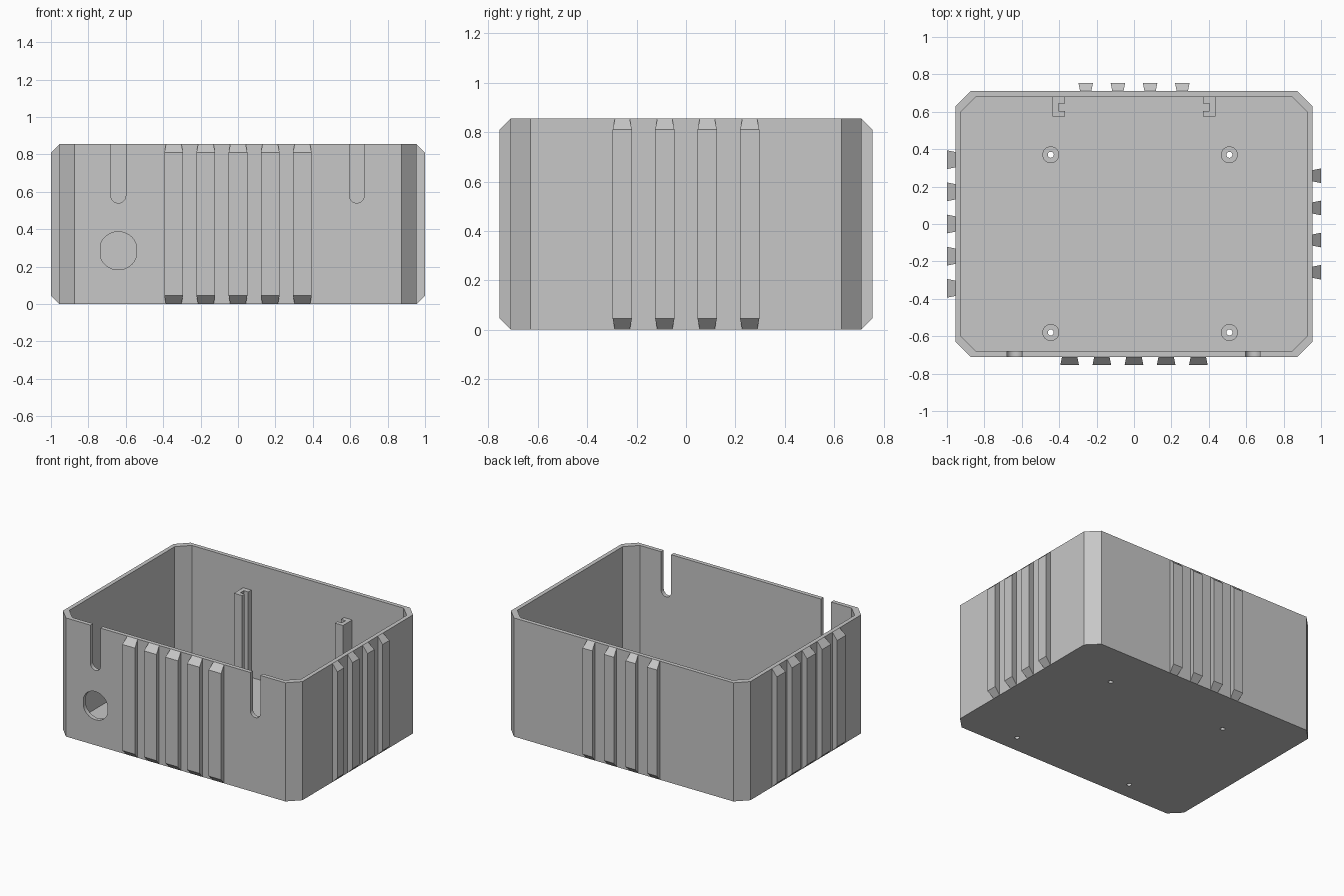
import bpy, bmesh
from math import pi, cos, sin
from mathutils import Matrix

if "Cube" in bpy.data.objects:
    bpy.data.objects.remove(bpy.data.objects["Cube"])

HX, HY, H = 0.955, 0.71, 0.855   # outer half sizes and height
WALL, FLOOR, CHAMFER = 0.03, 0.03, 0.08
RIB_DEPTH = 0.045

grey = bpy.data.materials.new("plain grey")
grey.use_nodes = True
colour = (0.57, 0.57, 0.57, 1)
grey.diffuse_color = colour
grey.node_tree.nodes["Principled BSDF"].inputs["Base Color"].default_value = colour


def finish(name, bm):
    bmesh.ops.recalc_face_normals(bm, faces=bm.faces)
    mesh = bpy.data.meshes.new(name)
    bm.to_mesh(mesh)
    bm.free()
    mesh.materials.append(grey)
    obj = bpy.data.objects.new(name, mesh)
    bpy.context.collection.objects.link(obj)
    return obj


def prism(name, profile, lo, hi, along_y=False):
    """Extrude a 2D profile along z, or along y for a profile drawn in x and z."""
    bm = bmesh.new()
    place = (lambda a, b, c: (a, c, b)) if along_y else (lambda a, b, c: (a, b, c))
    base = bm.faces.new([bm.verts.new(place(a, b, lo)) for a, b in profile])
    moved = bmesh.ops.extrude_face_region(bm, geom=[base])["geom"]
    verts = [v for v in moved if isinstance(v, bmesh.types.BMVert)]
    bmesh.ops.translate(bm, verts=verts, vec=place(0, 0, hi - lo))
    return finish(name, bm)


def octagon(x, y, c):
    return [(x, y - c), (x, c - y), (x - c, -y), (c - x, -y),
            (-x, c - y), (-x, y - c), (c - x, y), (x - c, y)][::-1]


def circle(x, y, r, n=32, start=0.0, sweep=2 * pi):
    return [(x + r * cos(start + sweep * i / n), y + r * sin(start + sweep * i / n))
            for i in range(n)]


def activate(obj):
    bpy.ops.object.select_all(action='DESELECT')
    obj.select_set(True)
    bpy.context.view_layer.objects.active = obj


def cut(obj, cutter):
    mod = obj.modifiers.new("cut", 'BOOLEAN')
    mod.operation, mod.solver, mod.object = 'DIFFERENCE', 'EXACT', cutter
    activate(obj)
    bpy.ops.object.modifier_apply(modifier=mod.name)
    bpy.data.objects.remove(cutter)


def smooth(obj):
    activate(obj)
    bpy.ops.object.shade_smooth_by_angle(angle=pi / 7)


# Open box with chamfered corners
box = prism("box_shell", octagon(HX, HY, CHAMFER), 0, H)
cut(box, prism("cavity", octagon(HX - WALL, HY - WALL, CHAMFER), FLOOR, H + 0.1))

# Round-ended slots in the front wall
for x in (-0.64, 0.635):
    r, z = 0.04, 0.58
    profile = circle(x, z, r, 16, pi, pi) + [(x + r, z), (x + r, H + 0.1), (x - r, H + 0.1)]
    cut(box, prism("slot", profile, -HY - 0.1, -HY + 0.1, True))

# Socket hole with flattened sides
hole_x, flat = -0.64, 0.095
profile = []
for a, b in circle(hole_x, 0.285, 0.102, 28, pi / 28):
    p = (min(max(a, hole_x - flat), hole_x + flat), b)
    profile.append(p)
cut(box, prism("socket_hole", profile, -HY - 0.1, -HY + 0.1, True))

# Screw bosses on the floor, bored through
for row, y in (("front", -0.58), ("back", 0.37)):
    for side, x in (("right", -0.445), ("left", 0.51)):
        boss = prism(f"{row}_{side}_boss", circle(x, y, 0.045), FLOOR, 0.1)
        for part in (boss, box):
            cut(part, prism("bore", circle(x, y, 0.016), -0.1, 0.3))
        smooth(boss)
smooth(box)

# Channel rails on the inside of the back wall, facing each other
inner = HY - WALL
for side, s in (("right", -1), ("left", 1)):
    channel = [(0.435, inner), (0.435, 0.575), (0.37, 0.575), (0.37, 0.605),
               (0.405, 0.605), (0.405, 0.645), (0.37, 0.645), (0.37, inner)]
    prism(f"{side}_rail", [(s * x, y) for x, y in channel], FLOOR, 0.66)


# Grip ribs: undercut sides, sloped ends
def rib(name, offset, wall, angle, half):
    bm = bmesh.new()
    rings = []
    for w, y, lo, hi in ((half - 0.009, -wall, 0, H),
                         (half, -wall - RIB_DEPTH, 0.045, H - 0.045)):
        rings.append([bm.verts.new((offset + a * w, y, z))
                      for a, z in ((-1, lo), (1, lo), (1, hi), (-1, hi))])
    for ring in rings:
        bm.faces.new(ring)
    for i in range(4):
        j = (i + 1) % 4
        bm.faces.new((rings[0][i], rings[0][j], rings[1][j], rings[1][i]))
    bm.transform(Matrix.Rotation(angle, 4, 'Z'))
    finish(name, bm)


for side, wall, angle, count, half in (("front", HY, 0, 5, 0.05),
                                       ("left", HX, pi / 2, 4, 0.039),
                                       ("back", HY, pi, 4, 0.039),
                                       ("right", HX, -pi / 2, 5, 0.05)):
    for i in range(count):
        rib(f"{side}_rib_{i + 1}", (i - (count - 1) / 2) * 0.172, wall, angle, half)
